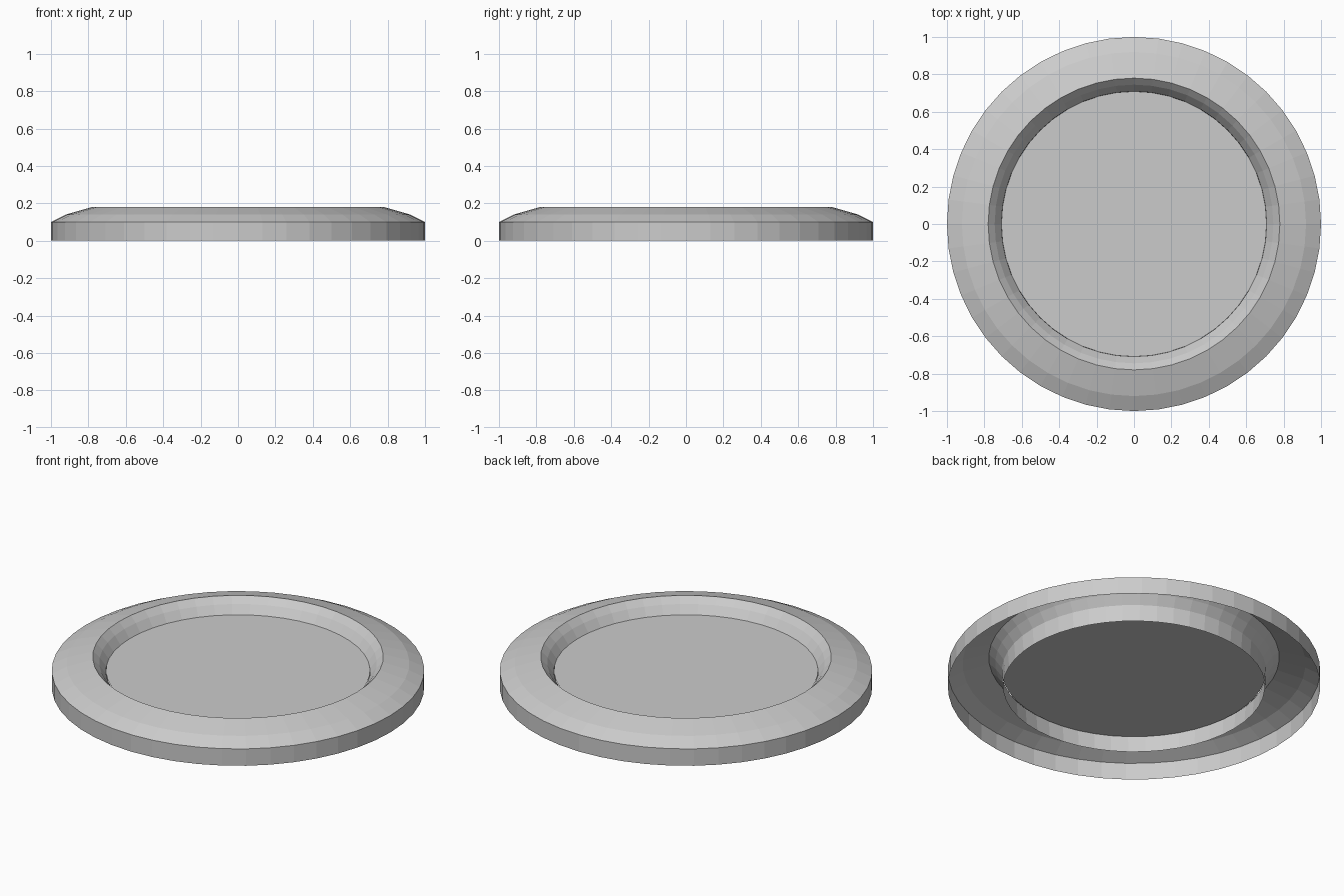
import bpy, bmesh
from math import sin, cos, pi

if "Cube" in bpy.data.objects:
    bpy.data.objects.remove(bpy.data.objects["Cube"])

SEGMENTS = 48


def circle(bm, r, z):
    return [bm.verts.new((r * cos(2 * pi * i / SEGMENTS), r * sin(2 * pi * i / SEGMENTS), z))
            for i in range(SEGMENTS)]


def add_object(name, bm):
    mesh = bpy.data.meshes.new(name)
    bm.to_mesh(mesh)
    bm.free()
    obj = bpy.data.objects.new(name, mesh)
    bpy.context.collection.objects.link(obj)
    return obj


# Rim: open-bottomed shell, profile (radius, height) from outer foot to inner foot
profile = [(1, 0), (1, 0.10), (0.92, 0.14), (0.78, 0.18),
           (0.745, 0.145), (0.71, 0.095), (0.703, 0)]
bm = bmesh.new()
rings = [circle(bm, r, z) for r, z in profile]
for a, b in zip(rings, rings[1:]):
    for i in range(SEGMENTS):
        j = (i + 1) % SEGMENTS
        bm.faces.new((a[i], a[j], b[j], b[i]))
add_object("rim", bm)

# Centre panel: flat disc set inside the rim
bm = bmesh.new()
bm.faces.new(circle(bm, 0.709, 0.098))
add_object("centre_panel", bm)
